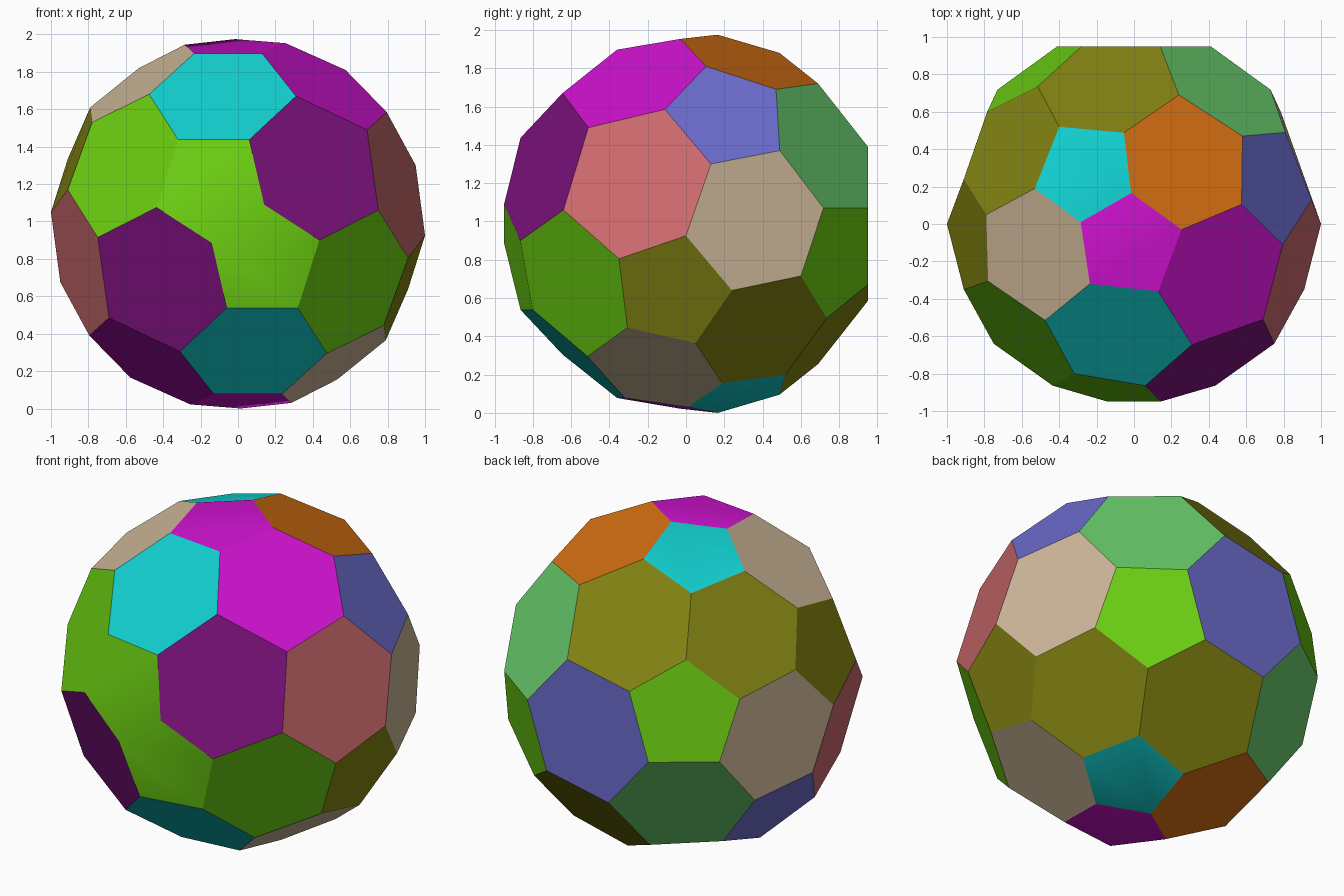
import bpy, bmesh
from mathutils import Vector

if "Cube" in bpy.data.objects:
    bpy.data.objects.remove(bpy.data.objects["Cube"])

H = 1.975  # total height


def turned(p):
    """Half turn about the front-to-back axis through the ball's centre."""
    return Vector((-p[0], p[1], H - p[2]))


# Corner points of one half of the ball; the other half is its half turn
HALF = [
    (.14, -.95, 1.09), (.435, -.864, .90), (-.32, -.80, 1.437), (.06, -.864, 1.437),
    (.31, -.645, 1.67), (.13, -.36, 1.897), (-.236, -.32, 1.897), (-.475, -.515, 1.68),
    (.69, -.51, 1.49), (.75, -.64, 1.06), (-.78, -.306, 1.53), (-.91, -.35, 1.17),
    (.795, -.11, 1.585), (.575, .105, 1.81), (.255, -.03, 1.953), (.95, .13, 1.30),
    (1.0, 0, .925), (-.285, .01, 1.945), (-.015, .165, 1.975), (-.53, .19, 1.82),
    (-.79, .05, 1.61), (-.40, .52, 1.775), (-.054, .488, 1.88), (.24, .69, 1.72),
    (.58, .47, 1.69), (.81, .49, 1.37), (.73, .718, 1.07), (.41, .95, 1.07),
    (.14, .95, 1.39), (-.28, .95, 1.305), (-.515, .735, 1.48), (-.785, .60, 1.26),
    (-.91, .24, 1.335),
]

# Colour of each panel, keyed by the rough panel centres (and their half turns)
PANELS = {
    "lime": ((.15, .62, .006), [(-.13, -.89, 1.19), (-.61, -.58, 1.30), (.54, .79, .80)]),
    "cyan": ((.006, .62, .62), [(-.10, -.58, 1.67), (-.26, .28, 1.88)]),
    "purple": ((.21, .006, .21), [(.40, -.68, 1.27)]),
    "magenta": ((.62, .006, .62), [(.46, -.26, 1.74), (-.03, -.11, 1.93)]),
    "pink": ((.62, .15, .16), [(.85, -.25, 1.19)]),
    "tan": ((.62, .48, .32), [(-.51, -.15, 1.75), (.88, .33, 1.0)]),
    "olive": ((.22, .22, .006), [(.88, -.03, .64), (.67, .38, .40), (-.15, .71, 1.60)]),
    "orange": ((.62, .15, .006), [(.26, .31, 1.84)]),
    "blue": ((.15, .15, .62), [(.74, .22, 1.55), (0, .95, .987)]),
    "green": ((.14, .60, .15), [(.48, .66, 1.39)]),
}

mesh = bpy.data.meshes.new("panel_ball")
ball = bpy.data.objects.new("panel_ball", mesh)
bpy.context.collection.objects.link(ball)

labels = []
for i, (name, (rgb, centres)) in enumerate(PANELS.items()):
    mat = bpy.data.materials.new(name)
    mat.diffuse_color = (*rgb, 1)
    mat.use_nodes = True
    mat.node_tree.nodes["Principled BSDF"].inputs["Base Color"].default_value = mat.diffuse_color
    mesh.materials.append(mat)
    for c in centres:
        labels += [(Vector(c), i), (turned(c), i)]

# Corners, each joined to its three close neighbours
pts = [Vector(p) for p in HALF] + [turned(p) for p in HALF]
near = [[j for j, q in enumerate(pts) if j != i and (p - q).length < .5]
        for i, p in enumerate(pts)]
middle = Vector((0, 0, H / 2))


def next_corner(u, v):
    """Turn left at v, so that the walk closes round one panel."""
    step, out = pts[v] - pts[u], pts[v] - middle
    return max((w for w in near[v] if w != u),
               key=lambda w: step.cross(pts[w] - pts[v]).dot(out))


bm = bmesh.new()
verts = [bm.verts.new(p) for p in pts]
done = set()
for a in range(len(pts)):
    for b in near[a]:
        if (a, b) in done:
            continue
        loop, u, v = [], a, b
        while (u, v) not in done:
            done.add((u, v))
            loop.append(u)
            u, v = v, next_corner(u, v)
        face = bm.faces.new([verts[k] for k in loop])
        face.smooth = True
        mid = face.calc_center_median()
        face.material_index = min(labels, key=lambda t: (t[0] - mid).length)[1]

# Panels are crisp, except where two five-sided panels blend together
for e in bm.edges:
    e.smooth = all(len(f.verts) == 5 for f in e.link_faces)
bm.to_mesh(mesh)
bm.free()
